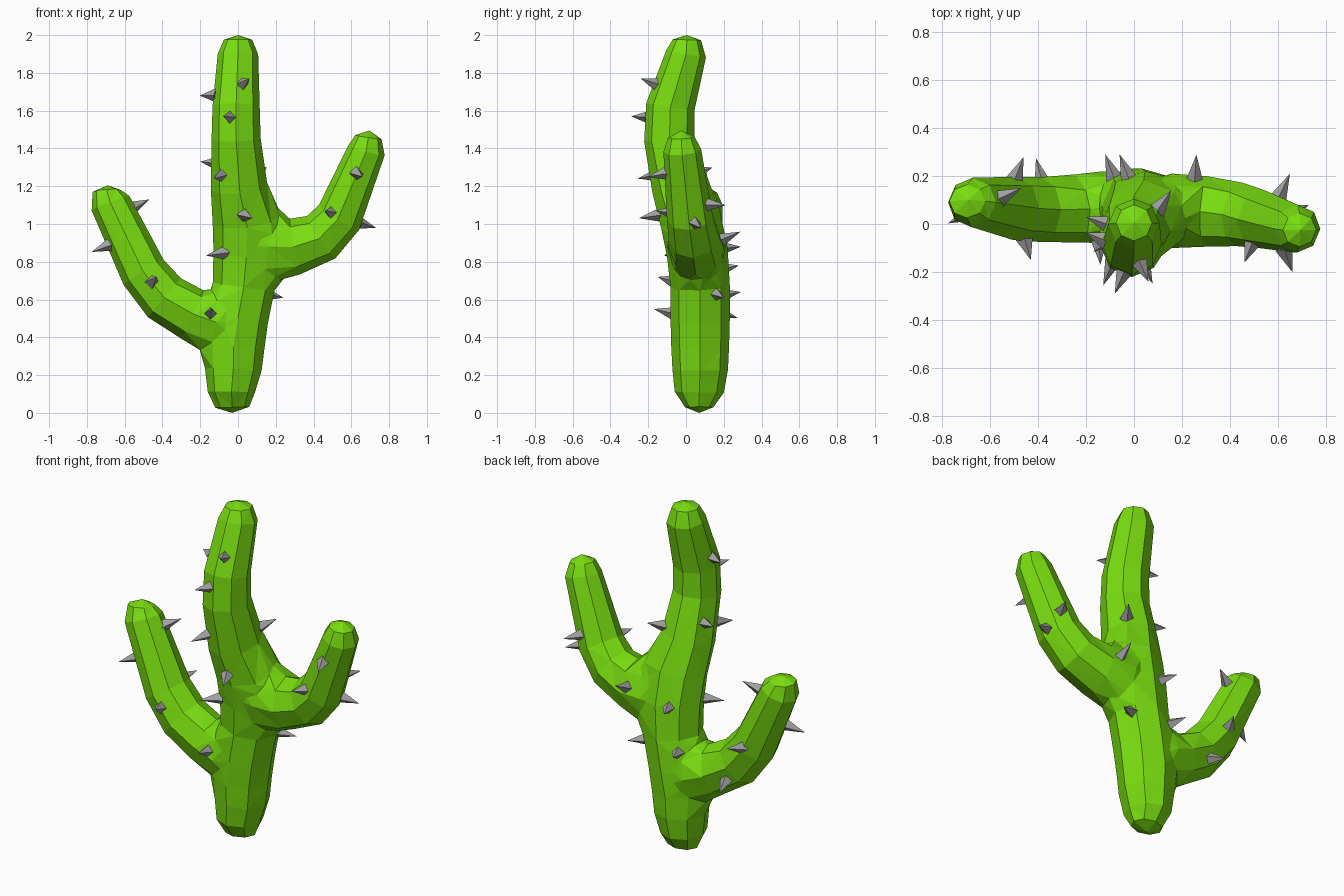
import bpy, bmesh, math
from mathutils import Vector, Matrix
from mathutils.bvhtree import BVHTree

if "Cube" in bpy.data.objects:
    bpy.data.objects.remove(bpy.data.objects["Cube"])

SIDES = 8


def material(name, color):
    m = bpy.data.materials.new(name)
    m.diffuse_color = color
    m.use_nodes = True
    m.node_tree.nodes["Principled BSDF"].inputs["Base Color"].default_value = m.diffuse_color
    return m


def finish(name, bm, mat):
    bmesh.ops.recalc_face_normals(bm, faces=bm.faces)
    mesh = bpy.data.meshes.new(name)
    bm.to_mesh(mesh)
    bm.free()
    mesh.materials.append(mat)
    obj = bpy.data.objects.new(name, mesh)
    bpy.context.collection.objects.link(obj)
    return obj


def limb(name, start, rings, end, mat):
    """Octagonal tube through rings (x, y, z, radius along y, radius across)."""
    path = [Vector(start)] + [Vector(r[:3]) for r in rings] + [Vector(end)]
    bm = bmesh.new()
    loops = []
    for i, (x, y, z, ry, rn) in enumerate(rings, 1):
        a = (path[i] - path[i - 1]).normalized()
        b = (path[i + 1] - path[i]).normalized()
        t = (a + b).normalized()
        u = Vector((0, 1, 0))
        u = (u - t * u.dot(t)).normalized()
        v = t.cross(u)
        angles = [2 * math.pi * k / SIDES for k in range(SIDES)]
        loops.append([bm.verts.new(path[i] + u * ry * math.cos(w) + v * rn * math.sin(w))
                      for w in angles])
    for lo, hi in zip(loops, loops[1:]):
        for k in range(SIDES):
            n = (k + 1) % SIDES
            bm.faces.new((lo[k], lo[n], hi[n], hi[k]))
    # rounded ends: four quads around a raised centre
    for loop, p in ((loops[0], path[0]), (loops[-1], path[-1])):
        c = bm.verts.new(p)
        for k in range(0, SIDES, 2):
            bm.faces.new((c, loop[k], loop[k + 1], loop[(k + 2) % SIDES]))
    return finish(name, bm, mat)


green = material("cactus_green", (0.19, 0.72, 0.005, 1))
grey = material("spine_grey", (0.36, 0.36, 0.36, 1))

# Trunk, swelling where the arms join
body = limb("cactus_body", (-0.03, 0.07, 0), [
    (-0.03, 0.07, 0.03, 0.075, 0.09),
    (-0.035, 0.07, 0.11, 0.13, 0.125),
    (-0.025, 0.075, 0.23, 0.147, 0.15),
    (-0.025, 0.075, 0.35, 0.153, 0.165),
    (0.0, 0.075, 0.5, 0.157, 0.16),
    (0.03, 0.075, 0.67, 0.157, 0.165),
    (0.045, 0.06, 0.85, 0.162, 0.175),
    (0.045, 0.025, 1.02, 0.162, 0.18),
    (0.005, -0.03, 1.2, 0.152, 0.15),
    (-0.01, -0.088, 1.45, 0.134, 0.13),
    (-0.01, -0.083, 1.62, 0.129, 0.125),
    (0, 0.0, 1.9, 0.107, 0.107),
    (0, 0.005, 1.975, 0.075, 0.075)], (0, 0.005, 2.0), green)

# Arms
left_arm = limb("left_arm", (0.05, 0.075, 0.47), [
    (0.02, 0.075, 0.47, 0.1, 0.12),
    (-0.12, 0.07, 0.48, 0.15, 0.17),
    (-0.24, 0.065, 0.525, 0.142, 0.145),
    (-0.39, 0.06, 0.61, 0.135, 0.135),
    (-0.5, 0.065, 0.745, 0.132, 0.125),
    (-0.675, 0.09, 1.11, 0.103, 0.107),
    (-0.695, 0.095, 1.175, 0.07, 0.075)], (-0.69, 0.1, 1.205), green)
right_arm = limb("right_arm", (-0.01, 0.05, 0.88), [
    (0.02, 0.05, 0.88, 0.1, 0.13),
    (0.16, 0.055, 0.88, 0.155, 0.195),
    (0.3, 0.052, 0.88, 0.147, 0.15),
    (0.44, 0.04, 0.93, 0.133, 0.135),
    (0.535, 0.02, 1.035, 0.122, 0.125),
    (0.68, -0.02, 1.39, 0.1, 0.1),
    (0.69, -0.025, 1.46, 0.07, 0.07)], (0.695, -0.025, 1.495), green)

# Merge arms into the trunk
bpy.context.view_layer.objects.active = body
for arm in (left_arm, right_arm):
    mod = body.modifiers.new("merge", 'BOOLEAN')
    mod.operation = 'UNION'
    mod.object = arm
    bpy.ops.object.modifier_apply(modifier=mod.name)
    bpy.data.objects.remove(arm)

# Soften the creases where the arms meet the trunk
bm = bmesh.new()
bm.from_mesh(body.data)
bmesh.ops.remove_doubles(bm, verts=bm.verts, dist=0.025)
bmesh.ops.triangulate(bm, faces=bm.faces)
bm.normal_update()
crease = {v for e in bm.edges if e.is_manifold and e.calc_face_angle_signed() < -0.3
          for v in e.verts if abs(v.co.x) < 0.26 and 0.25 < v.co.z < 1.15}
for _ in range(3):
    bmesh.ops.smooth_vert(bm, verts=list(crease), factor=0.5,
                          use_axis_x=True, use_axis_y=True, use_axis_z=True)
bm.to_mesh(body.data)
bm.free()

# Spines: each tip grows from the nearest spot on the skin
tips = [
    (0.06, -0.24, 1.77), (-0.08, -0.29, 1.57), (-0.13, -0.26, 1.24),
    (0.08, -0.255, 1.03), (-0.19, -0.13, 0.83), (-0.14, -0.17, 0.55),
    (-0.43, -0.15, 0.72), (-0.78, 0.0, 0.85), (-0.47, 0.15, 1.13),
    (-0.46, 0.28, 0.78), (-0.41, 0.28, 0.5), (-0.06, 0.29, 0.88),
    (-0.12, 0.29, 0.64), (0.26, 0.29, 0.96), (0.65, 0.21, 1.1),
    (0.73, 0.08, 0.98), (0.24, 0.2, 0.61), (0.155, 0.14, 1.3),
    (-0.19, -0.04, 1.68), (-0.2, 0.03, 1.33), (0.66, -0.2, 1.25),
    (0.46, -0.16, 1.07)]
bpy.context.view_layer.update()
skin = BVHTree.FromObject(body, bpy.context.evaluated_depsgraph_get())
bm = bmesh.new()
for tip in tips:
    tip = Vector(tip)
    base = skin.find_nearest(tip)[0]
    d = (tip - base).normalized()
    length = min(max((tip - base).length, 0.08), 0.11) + 0.015
    place = Matrix.Translation(base + d * (length / 2 - 0.015))
    turn = d.to_track_quat('Z', 'Y').to_matrix().to_4x4()
    bmesh.ops.create_cone(bm, cap_ends=True, segments=4, radius1=0.038, radius2=0,
                          depth=length, matrix=place @ turn)
bmesh.ops.remove_doubles(bm, verts=bm.verts, dist=0.0001)
finish("spines", bm, grey)
